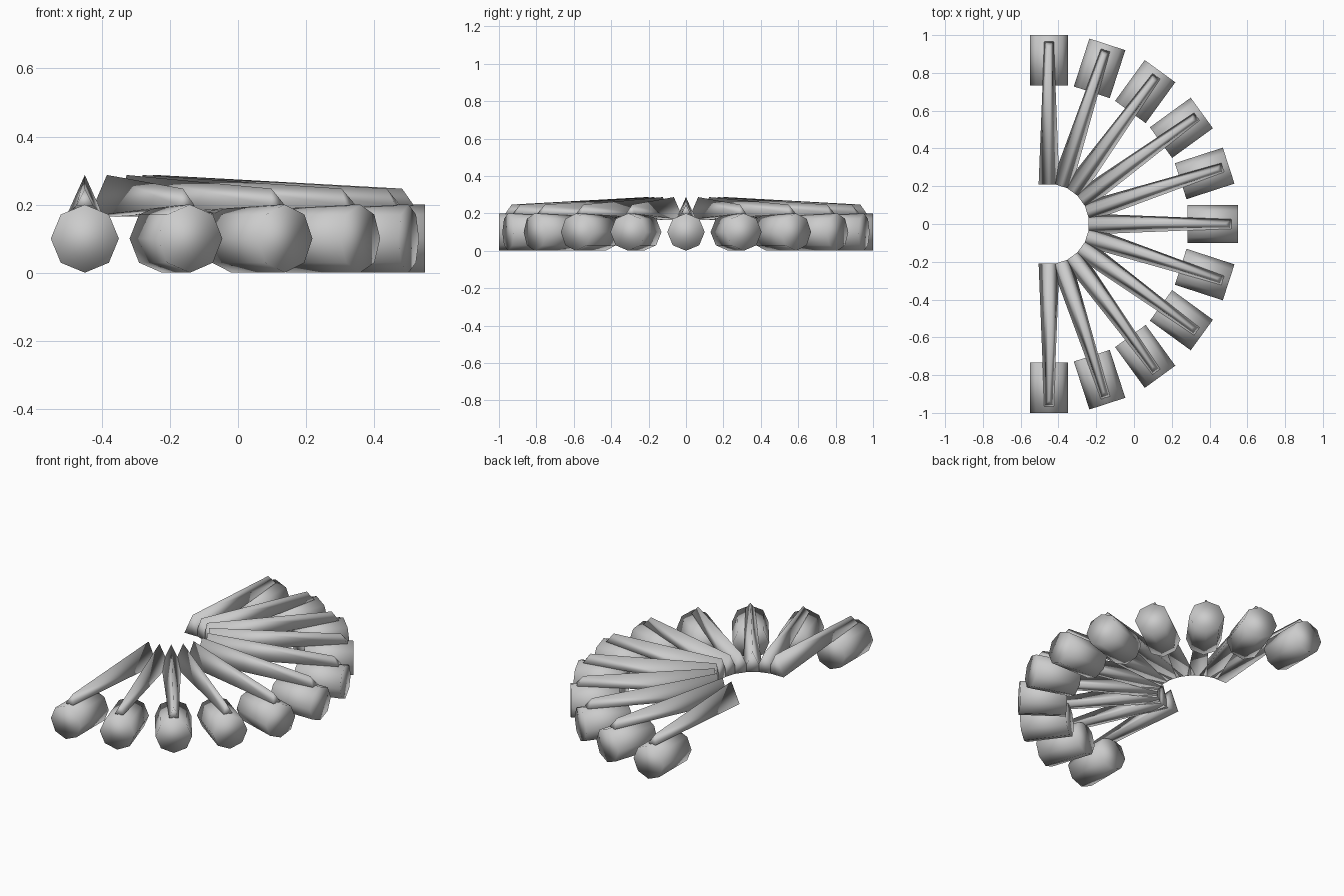
import bpy, math
from mathutils import Matrix

if "Cube" in bpy.data.objects:
    bpy.data.objects.remove(bpy.data.objects["Cube"])

CENTRE_X = -0.45
COUNT = 11


def make_part(name, verts, faces, angle):
    mesh = bpy.data.meshes.new(name)
    mesh.from_pydata(verts, [], faces)
    mesh.transform(Matrix.Translation((CENTRE_X, 0, 0)) @ Matrix.Rotation(angle, 4, 'Z'))
    mesh.shade_smooth()
    obj = bpy.data.objects.new(name, mesh)
    bpy.context.collection.objects.link(obj)


def loft(ring_a, ring_b):
    # closed prism between two rings, both counter-clockwise seen from +x
    n = len(ring_a)
    faces = [(i, (i + 1) % n, n + (i + 1) % n, n + i)[::-1] for i in range(n)]
    faces += [tuple(range(n))[::-1], tuple(range(n, 2 * n))]
    return ring_a + ring_b, faces


def octagon(x, r=0.1):
    return [(x, r * math.cos(i * math.pi / 4), r + r * math.sin(i * math.pi / 4))
            for i in range(8)]


# float: eight-sided drum lying along the radius
drum = loft(octagon(0.733), octagon(1.0))

# arm: tapering triangular beam with a slanted outer end
arm = loft([(0.21, -0.055, 0.165), (0.21, 0.055, 0.165), (0.21, 0, 0.287)],
           [(0.967, -0.025, 0.197), (0.967, 0.025, 0.197), (0.932, 0, 0.247)])

# fan the pairs over a half circle
for i in range(COUNT):
    a = -math.pi / 2 + math.pi * i / (COUNT - 1)
    for name, (verts, faces) in (("drum", drum), ("arm", arm)):
        # rings run counter-clockwise, so side faces are flipped to point outward
        sides = [f[::-1] for f in faces[:-2]]
        make_part(f"{name}_{i + 1}", verts, sides + faces[-2:], a)
